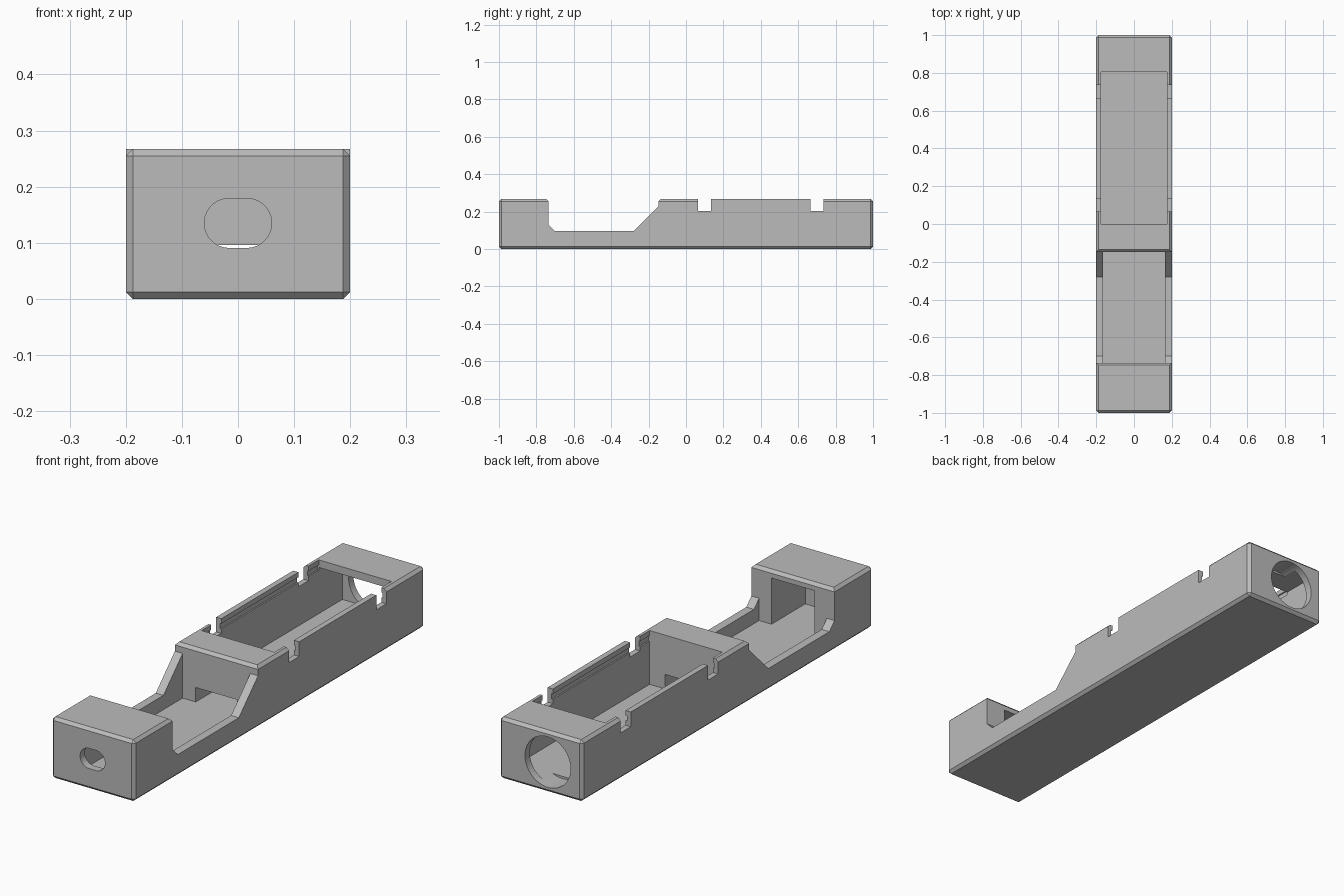
import bpy, bmesh, math

W, L, H = 0.2, 1.0, 0.267      # half width, half length, height
CH, SKIN = 0.0125, 0.033       # edge chamfer, shell thickness
FLOOR, ROOF = SKIN, H - SKIN

old = bpy.data.objects.get("Cube")
if old:
    bpy.data.objects.remove(old, do_unlink=True)

grey = bpy.data.materials.new("plain grey")
grey.use_nodes = True
grey.diffuse_color = (0.5, 0.5, 0.5, 1)
grey.node_tree.nodes["Principled BSDF"].inputs["Base Color"].default_value = (0.5, 0.5, 0.5, 1)


def finish(name, bm):
    bmesh.ops.recalc_face_normals(bm, faces=bm.faces)
    mesh = bpy.data.meshes.new(name)
    bm.to_mesh(mesh)
    bm.free()
    mesh.materials.append(grey)
    ob = bpy.data.objects.new(name, mesh)
    bpy.context.collection.objects.link(ob)
    return ob


def box(name, xs, ys, zs, chamfer=0):
    bm = bmesh.new()
    bmesh.ops.create_cube(bm, size=1)
    for v in bm.verts:
        v.co = [r[0] if c < 0 else r[1] for c, r in zip(v.co, (xs, ys, zs))]
    if chamfer:
        bmesh.ops.bevel(bm, geom=bm.edges[:], offset=chamfer, segments=1, affect='EDGES')
    return finish(name, bm)


def prism(name, points, offset):
    """Extrude a closed outline of 3D points along an offset."""
    bm = bmesh.new()
    face = bm.faces.new([bm.verts.new(p) for p in points])
    ext = bmesh.ops.extrude_face_region(bm, geom=[face])
    bmesh.ops.translate(bm, vec=offset, verts=[g for g in ext["geom"] if isinstance(g, bmesh.types.BMVert)])
    return finish(name, bm)


def round_hole(name, x, y0, y1, z, radius, half_flat=0, steps=48):
    pts = []
    for i in range(steps):
        a = 2 * math.pi * (i + 0.5) / steps
        shift = math.copysign(half_flat, math.cos(a))
        pts.append((x + shift + radius * math.cos(a), y0, z + radius * math.sin(a)))
    return prism(name, pts, (0, y1 - y0, 0))


def combine(body, tool, operation='DIFFERENCE'):
    mod = body.modifiers.new("cut", 'BOOLEAN')
    mod.operation, mod.solver, mod.object = operation, 'EXACT', tool
    bpy.context.view_layer.update()
    deps = bpy.context.evaluated_depsgraph_get()
    mesh = bpy.data.meshes.new_from_object(body.evaluated_get(deps))
    body.modifiers.clear()
    body.data = mesh
    bpy.data.objects.remove(tool, do_unlink=True)


# Chamfered outer shell, with square-edged rims beside the rear bay
housing = box("housing", (-W, W), (-L, L), (0, H), CH)
for s in (-1, 1):
    rim = box("rim", sorted((s * 0.15, s * W)), (0.1, 0.7), (0.15, H))
    combine(housing, rim, 'UNION')

# Open front tray: side profile cut across the full width
BACK, FRONT, TOP = -0.148, -0.735, H + 0.05
profile = [(FRONT - CH - 0.05, TOP), (FRONT - CH, H), (FRONT, H - CH), (FRONT, 0.13),
           (-0.70, 0.095), (-0.28, 0.095), (BACK, 0.227), (BACK, H - CH),
           (BACK + CH, H), (BACK + CH + 0.05, TOP)]
combine(housing, prism("tray_cut", [(-0.3, y, z) for y, z in profile], (0.6, 0, 0)))
combine(housing, box("tray_well", (-0.163, 0.163), (FRONT, BACK), (FLOOR, H - CH)))

# Hollow front block and its slot
combine(housing, box("front_pocket", (-0.103, 0.103), (-L + SKIN, FRONT + 0.1), (FLOOR, ROOF)))
combine(housing, round_hole("slot", 0, -1.1, -0.9, 0.135, 0.044, 0.016))

# Rear bay running under the rear roof, and its round port
combine(housing, box("rear_bay", (-0.175, 0.175), (0, L - SKIN), (FLOOR, ROOF)))
combine(housing, box("rear_opening", (-0.175, 0.175), (0, 0.805), (0.15, TOP)))
combine(housing, round_hole("port", -0.035, 0.9, 1.1, 0.133, 0.11))

# Lid grooves inside the bay walls
combine(housing, box("lid_groove", (-0.181, 0.181), (0, 0.805), (0.222, 0.245)))

# Notches through both side walls
for y in (0.1, 0.7):
    for s in (-1, 1):
        combine(housing, box("notch", sorted((s * 0.17, s * 0.3)), (y - 0.035, y + 0.035), (0.203, TOP)))

# Wire passage through the centre wall
combine(housing, box("passage", (-0.1, 0.1), (-0.2, 0.05), (FLOOR, 0.096)))
